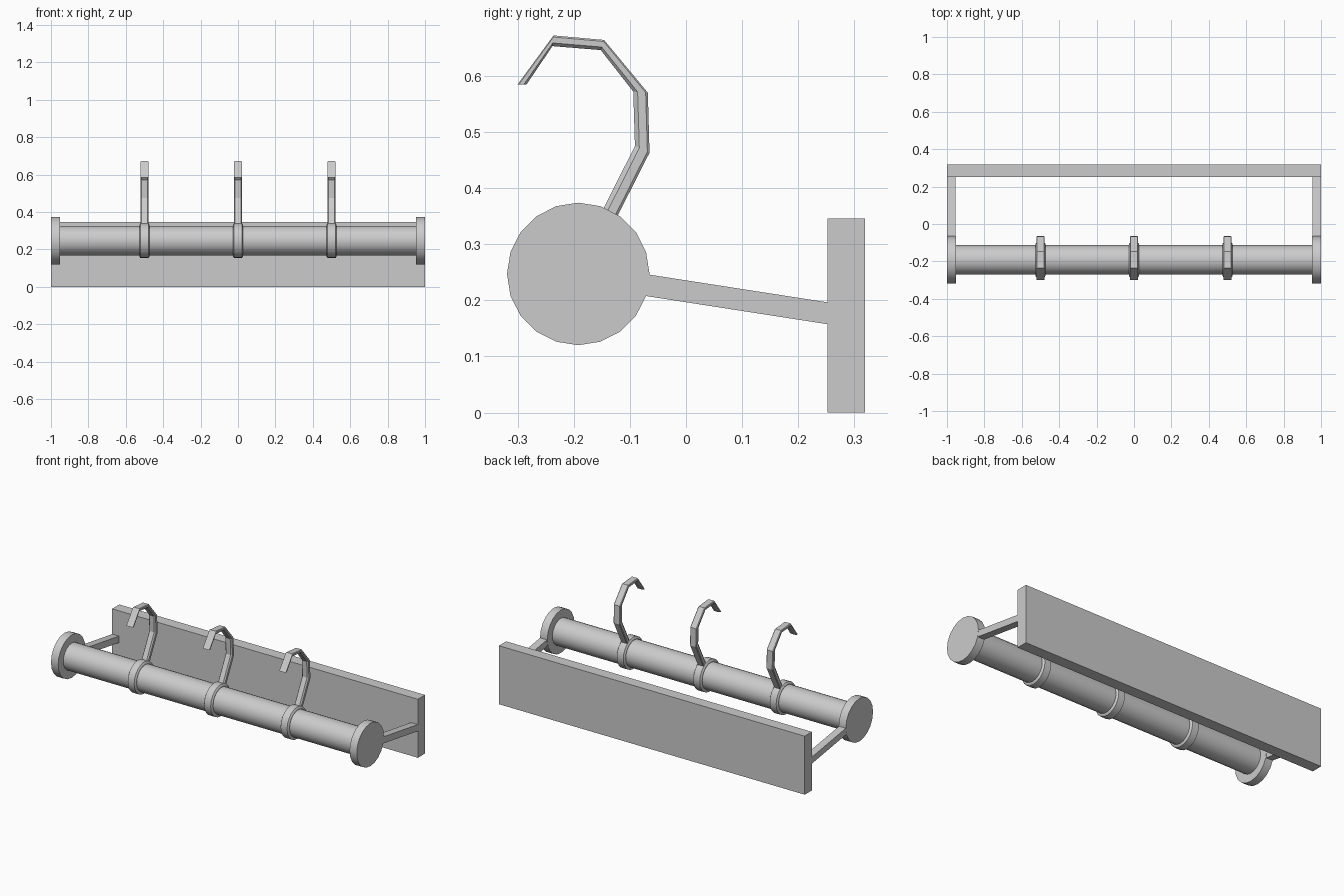
import bpy, bmesh, math
from mathutils import Vector

if "Cube" in bpy.data.objects:
    bpy.data.objects.remove(bpy.data.objects["Cube"])

AXIS_Y, AXIS_Z, SIDES = -0.192, 0.247, 20


def make(name, verts, faces, smooth=False):
    mesh = bpy.data.meshes.new(name)
    mesh.from_pydata(verts, [], faces)
    bm = bmesh.new()
    bm.from_mesh(mesh)
    bmesh.ops.recalc_face_normals(bm, faces=bm.faces)
    bm.to_mesh(mesh)
    bm.free()
    obj = bpy.data.objects.new(name, mesh)
    bpy.context.collection.objects.link(obj)
    if smooth:
        bpy.ops.object.select_all(action='DESELECT')
        obj.select_set(True)
        bpy.context.view_layer.objects.active = obj
        bpy.ops.object.shade_smooth_by_angle(angle=math.radians(30))
    return obj


def loft(name, rings, smooth=False, closed=False):
    """Skin equal-length rings; cap the ends unless closed."""
    n, m = len(rings[0]), len(rings)
    faces = [(i * n + j, i * n + (j + 1) % n,
              (i + 1) % m * n + (j + 1) % n, (i + 1) % m * n + j)
             for i in range(m if closed else m - 1) for j in range(n)]
    if not closed:
        faces += [tuple(range(n)), tuple(range((m - 1) * n, m * n))]
    return make(name, [v for r in rings for v in r], faces, smooth)


def circle(x, r):
    return [(x, AXIS_Y + r * math.sin(2 * math.pi * k / SIDES),
             AXIS_Z + r * math.cos(2 * math.pi * k / SIDES)) for k in range(SIDES)]


def extrude_x(name, profile, x0, x1):
    return loft(name, [[(x, y, z) for y, z in profile] for x in (x0, x1)])


# Wall plate
extrude_x("wall_plate", [(0.252, 0), (0.319, 0), (0.319, 0.346), (0.252, 0.346)], -1, 1)

# Rail
loft("rail", [circle(-0.96, 0.079), circle(0.96, 0.079)], True)

# End discs and support arms
arm = [(-0.08, 0.209), (0.255, 0.157), (0.255, 0.196), (-0.08, 0.248)]
for side, s in (("left", -1), ("right", 1)):
    loft(side + "_end_disc", [circle(s * 0.953, 0.127), circle(s, 0.127)], True)
    extrude_x(side + "_arm", arm, s * 0.955, s * 0.9995)

# Collars and tapered hooks: (outer y, z, inner y, z) along the bend
collar = [(-0.027, 0.075), (-0.027, 0.085), (-0.021, 0.094),
          (0.021, 0.094), (0.027, 0.085), (0.027, 0.075)]
hook = [(-0.141, 0.313, -0.166, 0.326), (-0.065, 0.463, -0.091, 0.475),
        (-0.068, 0.570, -0.094, 0.572), (-0.146, 0.664, -0.152, 0.646),
        (-0.236, 0.672, -0.238, 0.653), (-0.300, 0.585, -0.284, 0.585)]
for i, x in enumerate((-0.5, 0, 0.5), 1):
    loft(f"collar_{i}", [circle(x + dx, r) for dx, r in collar], True, True)
    rings = []
    for oy, oz, iy, iz in hook:
        outer, inner = Vector((0, oy, oz)), Vector((0, iy, iz))
        section = [(0.018, 0), (0.0215, 0.15), (0.0215, 0.7), (0.015, 1)]
        section += [(-w, t) for w, t in reversed(section)]
        rings.append([outer.lerp(inner, t) + Vector((x + w, 0, 0)) for w, t in section])
    loft(f"hook_{i}", rings)
